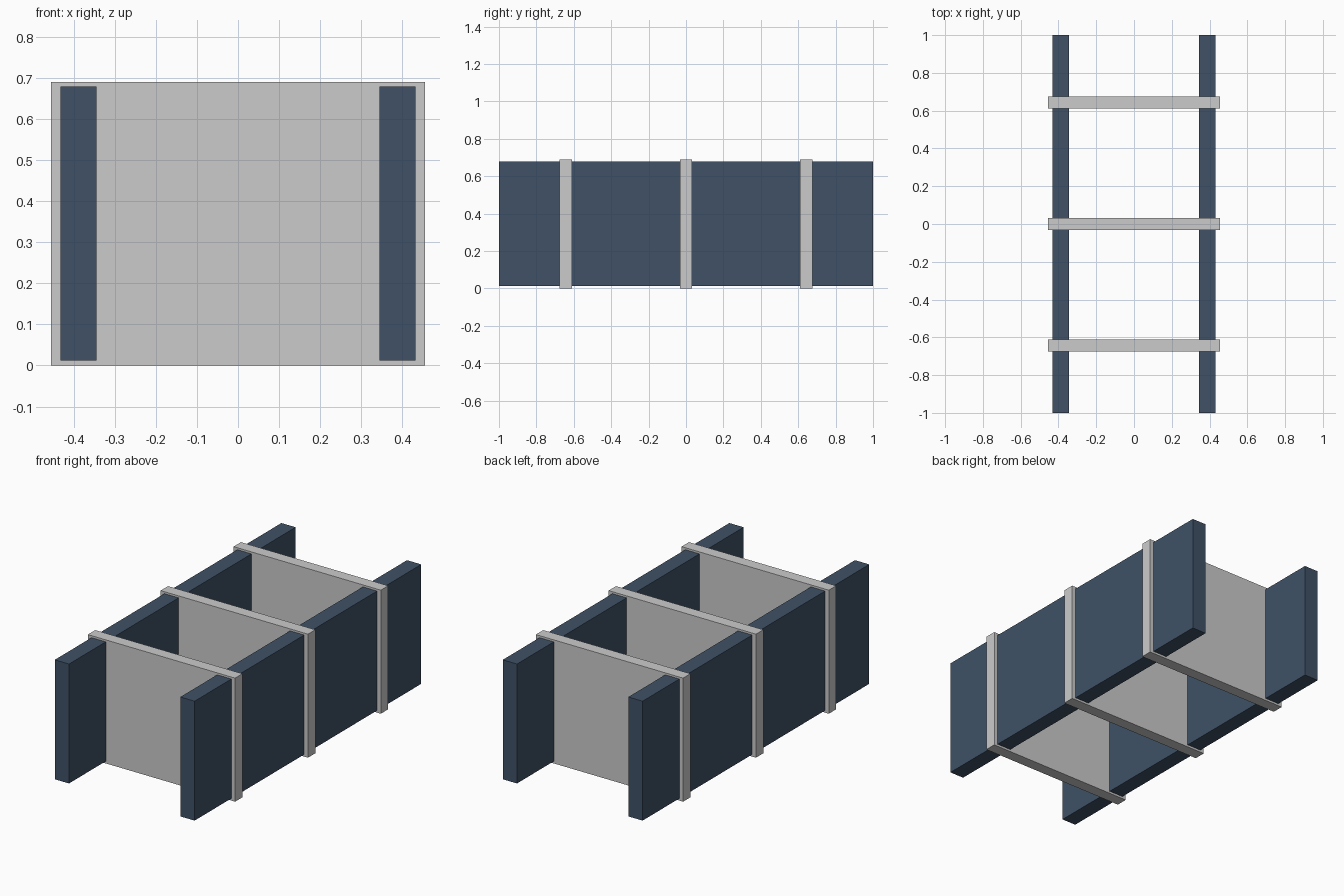
import bpy

if "Cube" in bpy.data.objects:
    bpy.data.objects.remove(bpy.data.objects["Cube"])

blue = bpy.data.materials.new("dark_blue")
blue.diffuse_color = (0.05, 0.083, 0.133, 1)
blue.use_nodes = True
blue.node_tree.nodes["Principled BSDF"].inputs["Base Color"].default_value = blue.diffuse_color


def box(name, lo, hi, mat=None):
    bpy.ops.mesh.primitive_cube_add(size=1, location=[(a + b) / 2 for a, b in zip(lo, hi)])
    ob = bpy.context.object
    ob.name = name
    ob.scale = [b - a for a, b in zip(lo, hi)]
    bpy.ops.object.transform_apply(location=False, rotation=False, scale=True)
    if mat:
        ob.data.materials.append(mat)
    return ob


# Two long side panels
for side, x in (("left", -0.388), ("right", 0.388)):
    box(side + "_side_panel", (x - 0.044, -1, 0.012), (x + 0.044, 1, 0.679), blue)

# Three cross plates passing through the panels
for label, y in (("front", -0.643), ("middle", 0), ("back", 0.643)):
    box(label + "_cross_plate", (-0.455, y - 0.0325, 0), (0.455, y + 0.0325, 0.69))
